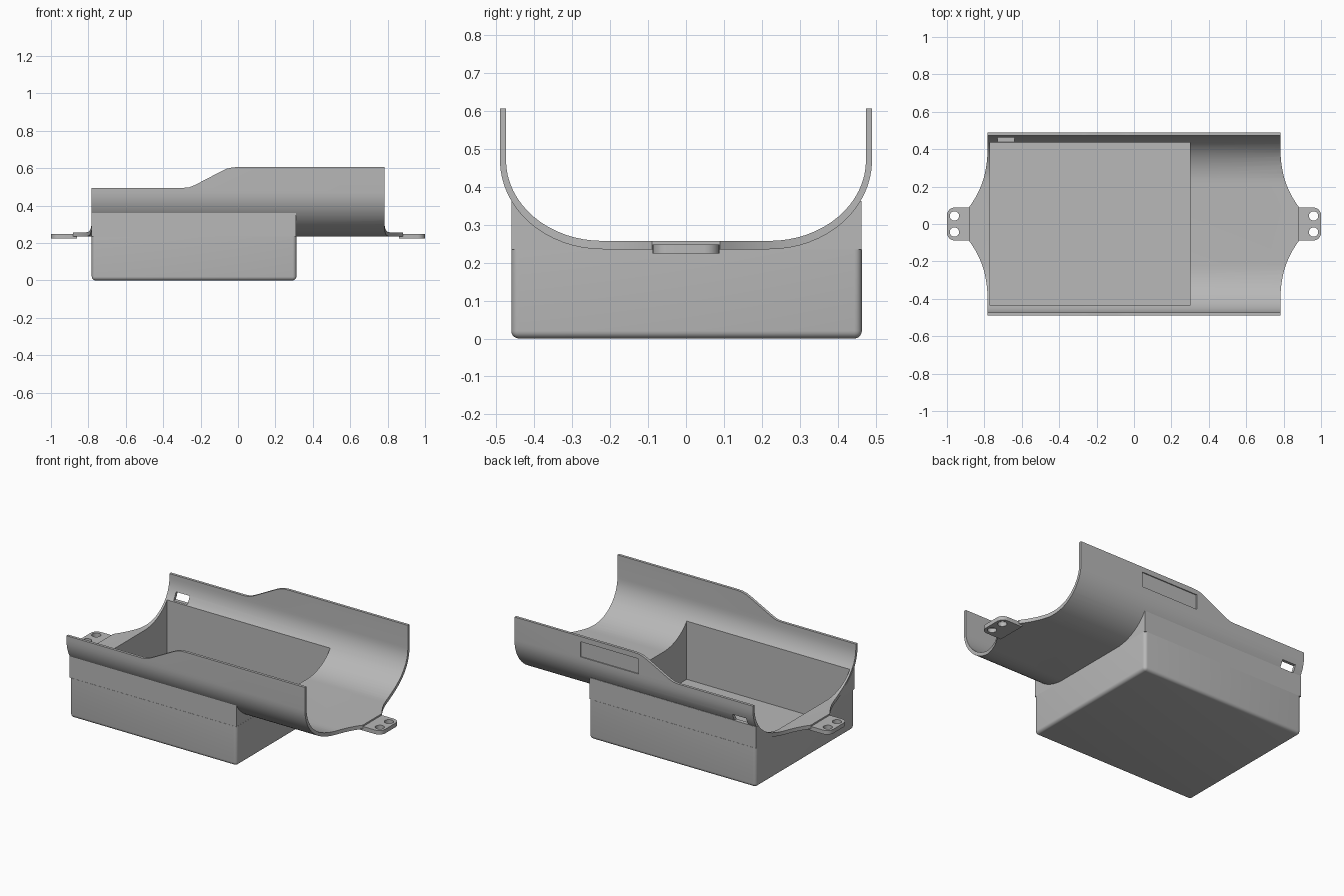
import bpy, bmesh, math
from mathutils import Vector

if "Cube" in bpy.data.objects:
    bpy.data.objects.remove(bpy.data.objects["Cube"], do_unlink=True)

grey = bpy.data.materials.new("plain grey")
grey.use_nodes = True
colour = (0.48, 0.48, 0.48, 1)
grey.diffuse_color = colour
grey.node_tree.nodes["Principled BSDF"].inputs["Base Color"].default_value = colour


def to_object(name, bm):
    bmesh.ops.recalc_face_normals(bm, faces=bm.faces[:])
    mesh = bpy.data.meshes.new(name)
    bm.to_mesh(mesh)
    bm.free()
    mesh.materials.append(grey)
    ob = bpy.data.objects.new(name, mesh)
    bpy.context.scene.collection.objects.link(ob)
    return ob


def prism(name, outline, axis, low, high):
    """Extrude a 2D outline along an axis; outline uses the other two axes in order."""
    def place(p, d):
        c = list(p)
        c.insert("xyz".index(axis), d)
        return Vector(c)
    bm = bmesh.new()
    face = bm.faces.new([bm.verts.new(place(p, low)) for p in outline])
    new = bmesh.ops.extrude_face_region(bm, geom=[face])["geom"]
    shift = place((0, 0), high - low)
    bmesh.ops.translate(bm, vec=shift, verts=[v for v in new if isinstance(v, bmesh.types.BMVert)])
    return to_object(name, bm)


def block(name, x, y, z):
    return prism(name, [(x[0], y[0]), (x[1], y[0]), (x[1], y[1]), (x[0], y[1])], "z", *z)


def carve(ob, cutter, operation="DIFFERENCE"):
    """Apply a boolean and discard the cutter."""
    mod = ob.modifiers.new("carve", "BOOLEAN")
    mod.operation, mod.solver, mod.object = operation, "EXACT", cutter
    bpy.context.view_layer.update()
    mesh = bpy.data.meshes.new_from_object(ob.evaluated_get(bpy.context.evaluated_depsgraph_get()))
    ob.modifiers.clear()
    ob.data = mesh
    bpy.data.objects.remove(cutter, do_unlink=True)


def smooth(ob):
    bpy.ops.object.select_all(action="DESELECT")
    ob.select_set(True)
    bpy.context.view_layer.objects.active = ob
    bpy.ops.object.shade_smooth_by_angle(angle=math.radians(30))


def u_curve(inset, rise, top=0.7, steps=16):
    """U section in (y, z), from the left lip down across the floor to the other lip."""
    flat, spring, wide, deep = 0.22, 0.47, 0.27 - inset, 0.235 - rise
    half = [(flat + wide, top)]
    for i in range(steps + 1):
        a = math.pi / 2 * i / steps
        half.append((flat + wide * math.cos(a), spring - deep * math.sin(a)))
    return half + [(-y, z) for y, z in reversed(half)]


def cavity():
    return block("cavity_cutter", (-0.77, 0.30), (-0.435, 0.435), (0.012, 0.5))


# Trough: U-shaped shell
trough = prism("trough", u_curve(0, 0) + u_curve(0.016, 0.022)[::-1], "x", -0.95, 0.95)

# Flared ends in plan, narrowing towards the tabs
end = [(0.782, -0.6), (0.782, -0.45)]
for i in range(-20, 21):
    y = 0.45 * i / 20
    reach = max(0, min(1, (0.45 - abs(y)) / 0.36))
    end.append((0.782 + 0.1 * reach ** 2.7, y))
end += [(0.782, 0.6)]
plan = end + [(-x, y) for x, y in reversed(end)]
carve(trough, prism("plan_cutter", plan, "z", 0, 1), "INTERSECT")

# Lip height: low at one end, eased ramp, high at the other
lip = [(-1, 0.1), (-1, 0.495), (-0.29, 0.495), (-0.26, 0.498), (-0.23, 0.51),
       (-0.09, 0.583), (-0.06, 0.597), (-0.03, 0.604), (0, 0.606), (1, 0.606), (1, 0.1)]
carve(trough, prism("lip_cutter", lip, "y", -0.7, 0.7), "INTERSECT")
carve(trough, cavity())

# Slot and shallow recess in the back wall
carve(trough, block("slot_cutter", (-0.73, -0.64), (0.40, 0.6), (0.362, 0.405)))
carve(trough, block("recess_cutter", (-0.03, 0.35), (0.484, 0.6), (0.485, 0.575)))
smooth(trough)

# Box: open tray with rounded bottom and corners
tray = block("tray", (-0.782, 0.312), (-0.46, 0.463), (0, 0.235))
bm = bmesh.new()
bm.from_mesh(tray.data)
edges = [e for e in bm.edges if min(v.co.z for v in e.verts) < 0.1]
bmesh.ops.bevel(bm, geom=edges, offset=0.02, segments=5, profile=0.5, affect="EDGES")
bm.to_mesh(tray.data)
bm.free()
carve(tray, cavity())
smooth(tray)

# Collar: square walls joining the tray to the trough underside
collar = block("collar", (-0.784, 0.311), (-0.459, 0.462), (0.235, 0.362))
carve(collar, prism("trough_space_cutter", u_curve(0.008, 0.011), "x", -1, 1))
carve(collar, cavity())
smooth(collar)

# Mounting tabs with two holes each
for name, side in (("left_tab", 1), ("right_tab", -1)):
    r, half, tip = 0.04, 0.088, 1.0
    corner = [(tip - r + r * math.cos(a), half - r + r * math.sin(a))
              for a in (math.pi / 2 * i / 6 for i in range(7))]
    rim = [(0.86, -half)] + [(x, -y) for x, y in reversed(corner)] + corner + [(0.86, half)]
    tab = prism(name, [(side * x, y) for x, y in rim], "z", 0.224, 0.248)
    for y in (-0.043, 0.043):
        hole = [(side * 0.96 + 0.025 * math.cos(a), y + 0.025 * math.sin(a))
                for a in (math.tau * i / 24 for i in range(24))]
        carve(tab, prism("hole_cutter", hole, "z", 0.1, 0.4))
    smooth(tab)
